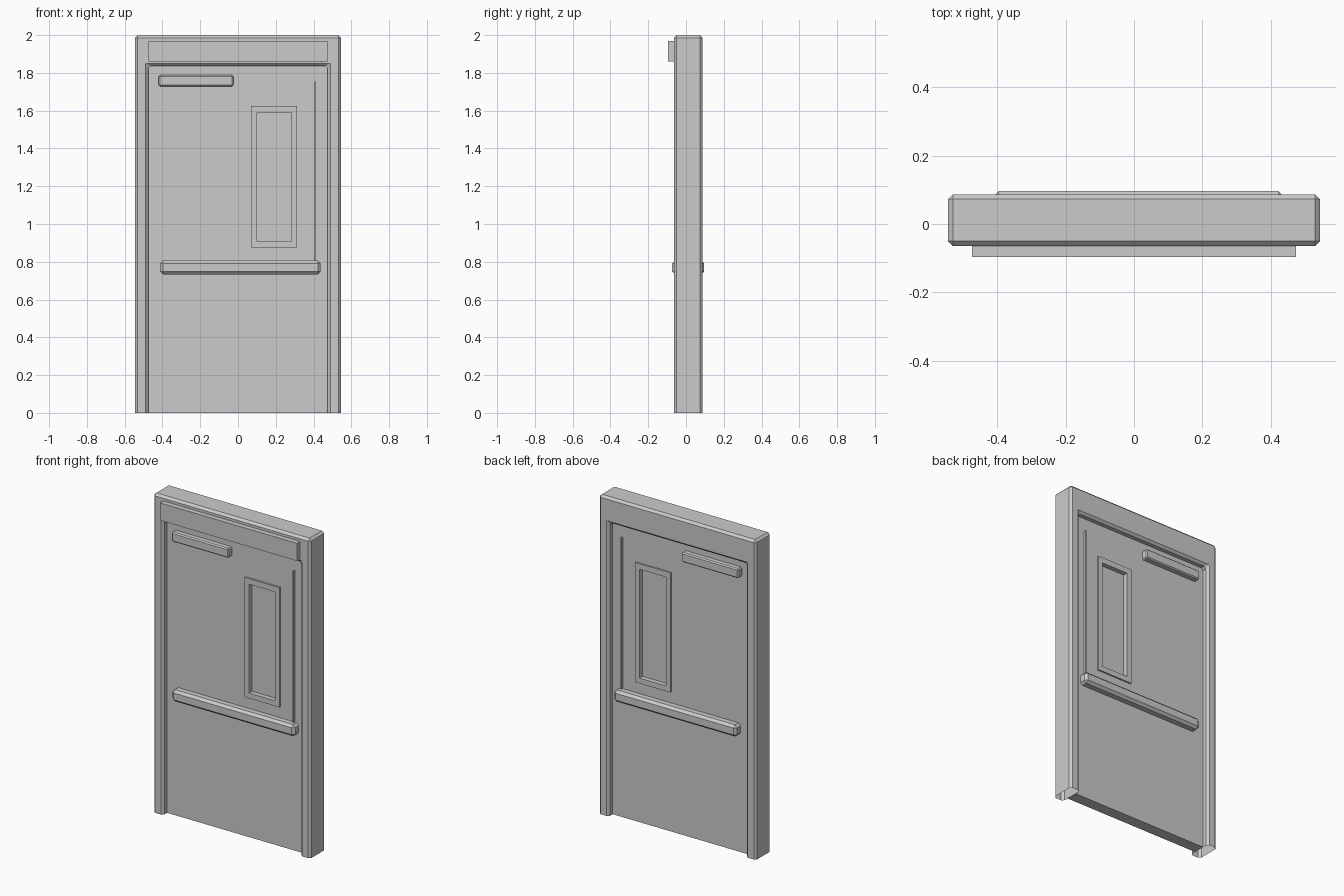
import bpy, bmesh

if "Cube" in bpy.data.objects:
    bpy.data.objects.remove(bpy.data.objects["Cube"])

YC = 0.0115          # middle plane of the door
DOOR = 0.036         # half thickness of the door leaf
FRAME = 0.0755       # half depth of the jamb frame


def finish(bm, name):
    bmesh.ops.recalc_face_normals(bm, faces=bm.faces)
    mesh = bpy.data.meshes.new(name)
    bm.to_mesh(mesh)
    bm.free()
    obj = bpy.data.objects.new(name, mesh)
    bpy.context.collection.objects.link(obj)
    return obj


def extruded(faces, y0, y1):
    """Extrude polygons in the XZ plane from y0 to y1."""
    bm = bmesh.new()
    for pts in faces:
        bm.faces.new([bm.verts.new((x, y0, z)) for x, z in pts])
    bmesh.ops.remove_doubles(bm, verts=bm.verts, dist=1e-5)
    ext = bmesh.ops.extrude_face_region(bm, geom=bm.faces[:], use_keep_orig=True)
    moved = [g for g in ext["geom"] if isinstance(g, bmesh.types.BMVert)]
    bmesh.ops.translate(bm, verts=moved, vec=(0, y1 - y0, 0))
    bmesh.ops.recalc_face_normals(bm, faces=bm.faces)
    return bm


def rect(x0, x1, z0, z1):
    return [(x0, z0), (x1, z0), (x1, z1), (x0, z1)]


def ring(outer, inner):
    a, b = rect(*outer), rect(*inner)
    return [[a[i], a[(i + 1) % 4], b[(i + 1) % 4], b[i]] for i in range(4)]


def chamfer(bm, edges, width):
    bmesh.ops.bevel(bm, geom=edges, offset=width, segments=1, affect='EDGES',
                    clamp_overlap=True)


def mounted(name, x0, x1, z0, z1, depth, width):
    """Chamfered fitting on both faces of the door leaf."""
    for side, label in ((-1, "front"), (1, "back")):
        base = YC + side * DOOR
        bm = extruded([rect(x0, x1, z0, z1)], base, base + side * depth)
        if width:
            chamfer(bm, [e for e in bm.edges
                         if any(abs(v.co.y - base) > 1e-4 for v in e.verts)], width)
        finish(bm, f"{name}_{label}")


# Jamb frame: arch profile, hollow at the feet, chamfered edges
arch = [(-.545, 0), (-.545, 2), (.545, 2), (.545, 0),
        (.475, 0), (.475, 1.837), (-.475, 1.837), (-.475, 0)]
bm = extruded([arch], YC - FRAME, YC + FRAME)
feet = [f for f in bm.faces if all(v.co.z < 1e-5 for v in f.verts)]
bmesh.ops.delete(bm, geom=feet, context='FACES_ONLY')
chamfer(bm, [e for e in bm.edges if not e.is_boundary], 0.014)
finish(bm, "jamb_frame")

# Door leaf with window opening
window_outer = (.068, .312, .875, 1.625)
window_inner = (.10, .282, .908, 1.59)
finish(extruded(ring((-.476, .476, 0, 1.838), window_inner), YC - DOOR, YC + DOOR),
       "door_leaf")

# Window trim on each face and the pane
for side, label in ((-1, "front"), (1, "back")):
    base = YC + side * DOOR
    finish(extruded(ring(window_outer, window_inner), base, base + side * 0.01),
           f"window_trim_{label}")
finish(extruded([rect(*window_inner)], YC - 0.016, YC + 0.016), "window_pane")

# Header panel, front only
finish(extruded([rect(-.475, .475, 1.86, 1.97)], -0.096, YC - FRAME), "header_panel")

# Closer boxes, push bars and latch rods
mounted("door_closer", -.42, -.025, 1.728, 1.788, 0.036, 0.007)
mounted("push_bar", -.412, .438, .733, .806, 0.0485, 0.015)
mounted("latch_rod", .404, .412, .80, 1.755, 0.012, 0)
